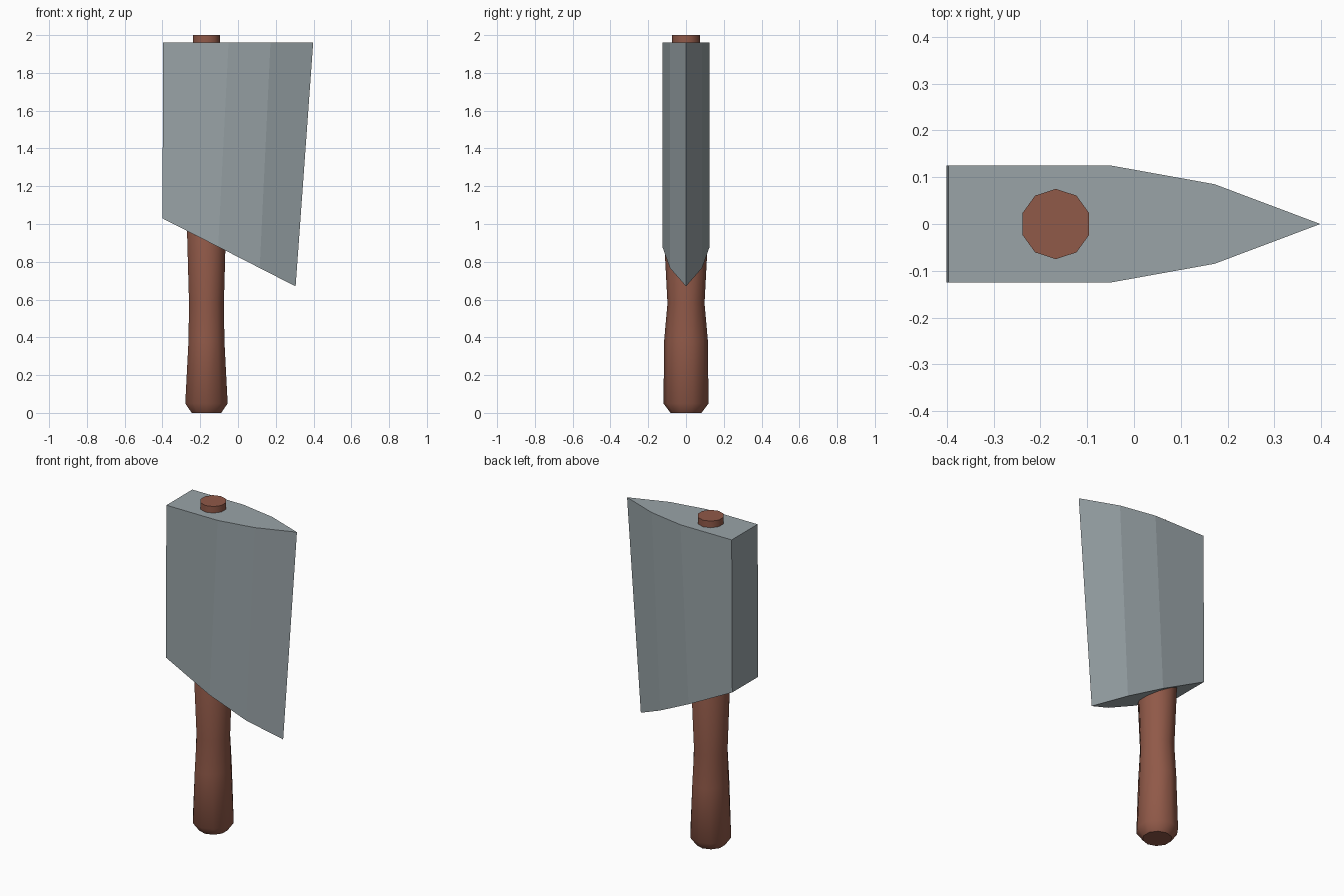
import bpy, bmesh, math

if "Cube" in bpy.data.objects:
    bpy.data.objects.remove(bpy.data.objects["Cube"])


def make_object(name, bm, color):
    bmesh.ops.recalc_face_normals(bm, faces=bm.faces)
    mesh = bpy.data.meshes.new(name)
    bm.to_mesh(mesh)
    bm.free()
    obj = bpy.data.objects.new(name, mesh)
    bpy.context.collection.objects.link(obj)
    mat = bpy.data.materials.new(name + "_material")
    mat.diffuse_color = (*color, 1)
    mat.use_nodes = True
    mat.node_tree.nodes["Principled BSDF"].inputs["Base Color"].default_value = mat.diffuse_color
    mesh.materials.append(mat)
    return obj


def loft(rings):
    """Skin a stack of closed rings and cap both ends."""
    bm = bmesh.new()
    loops = [[bm.verts.new(p) for p in ring] for ring in rings]
    n = len(loops[0])
    for a, b in zip(loops, loops[1:]):
        for i in range(n):
            j = (i + 1) % n
            bm.faces.new((a[i], a[j], b[j], b[i]))
    bm.faces.new(loops[0][::-1])
    bm.faces.new(loops[-1])
    return bm


# Blade: wedge outline mirrored across y, slanted lower edge, flat top
def blade_ring(xs, height):
    half = [(x, y) for x, y in zip(xs, (0.125, 0.125, 0.085, 0))]
    outline = half + [(x, -y) for x, y in half[-2::-1]]
    return [(x, y, height(x)) for x, y in outline]


bottom = blade_ring((-0.40, -0.105, 0.115, 0.305), lambda x: 1.03 - 0.511 * (x + 0.40))
top = blade_ring((-0.396, -0.05, 0.172, 0.398), lambda x: 1.96)
make_object("blade", loft([bottom, top]), (0.32, 0.37, 0.39))


# Handle: ten-sided turned grip, ending in a tang that pokes out of the top
def handle_ring(z, rx, ry):
    angles = [math.pi / 2 + math.tau * i / 10 for i in range(10)]
    return [(-0.167 + rx * math.cos(a), ry * math.sin(a), z) for a in angles]


profile = [
    (0.00, 0.082, 0.082),
    (0.05, 0.118, 0.119),
    (0.38, 0.100, 0.116),
    (0.58, 0.097, 0.098),
    (0.96, 0.108, 0.118),
    (1.10, 0.075, 0.075),
    (2.00, 0.075, 0.075),
]
handle = make_object("handle", loft([handle_ring(*p) for p in profile]), (0.28, 0.10, 0.065))
bpy.context.view_layer.objects.active = handle
handle.select_set(True)
bpy.ops.object.shade_smooth_by_angle(angle=math.radians(45))
